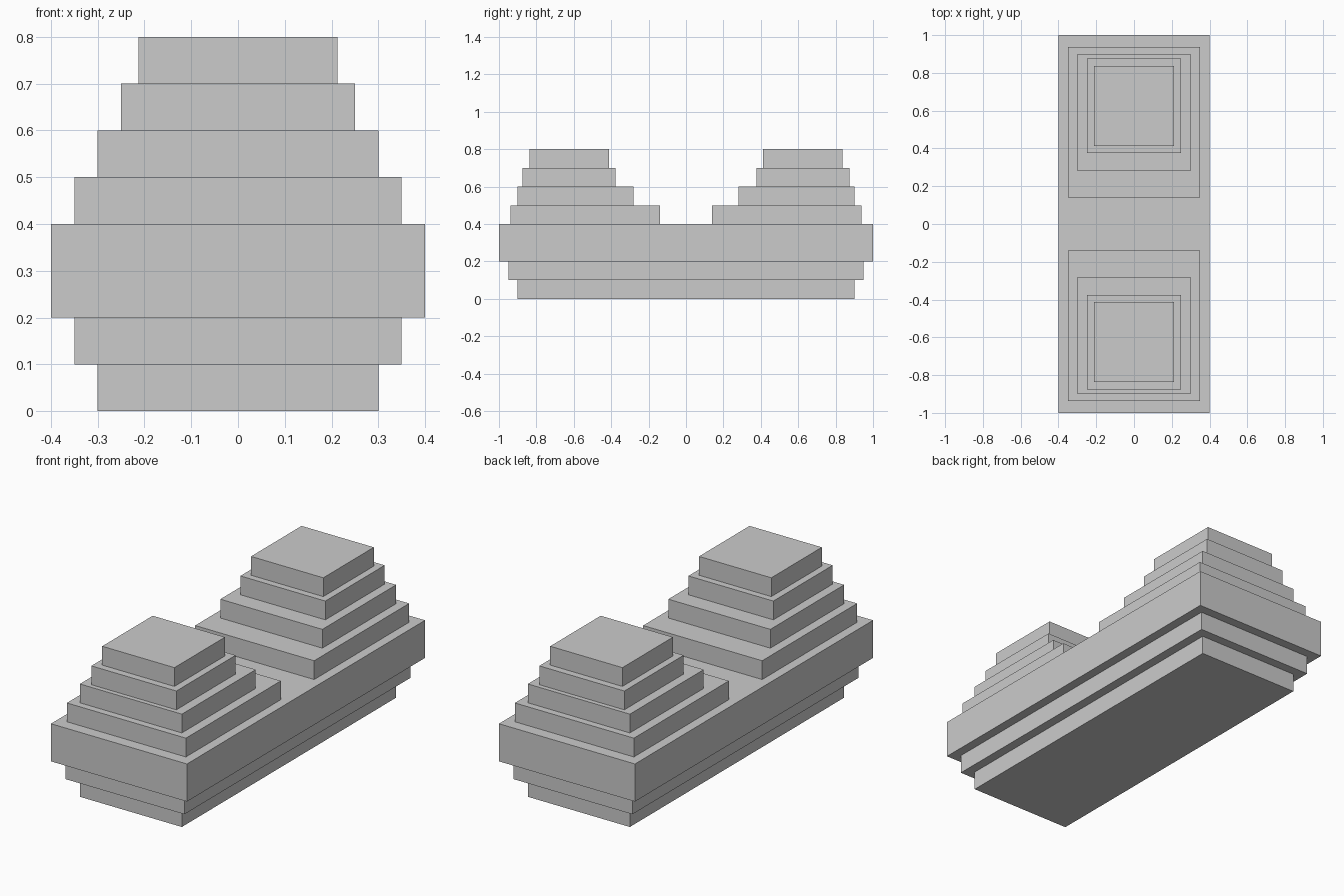
import bpy

if "Cube" in bpy.data.objects:
    bpy.data.objects.remove(bpy.data.objects["Cube"])


def slab(name, half_x, y0, y1, z0, z1):
    bpy.ops.mesh.primitive_cube_add(size=1, location=(0, (y0 + y1) / 2, (z0 + z1) / 2))
    ob = bpy.context.object
    ob.name = name
    ob.scale = (2 * half_x, y1 - y0, z1 - z0)
    bpy.ops.object.transform_apply(location=False, rotation=False, scale=True)
    return ob


# Stepped base, widening upwards
slab("base_lower", 0.30, -0.90, 0.90, 0.0, 0.1)
slab("base_middle", 0.35, -0.95, 0.95, 0.1, 0.2)
slab("base_body", 0.40, -1.0, 1.0, 0.2, 0.4)

# Two stepped mounds, mirrored front to back: half width, inner y, outer y
steps = [
    (0.35, 0.14, 0.9375),
    (0.30, 0.28, 0.90),
    (0.25, 0.377, 0.875),
    (0.2125, 0.413, 0.8375),
]
for i, (hx, inner, outer) in enumerate(steps):
    z = 0.4 + 0.1 * i
    slab(f"back_mound_step_{i + 1}", hx, inner, outer, z, z + 0.1)
    slab(f"front_mound_step_{i + 1}", hx, -outer, -inner, z, z + 0.1)
